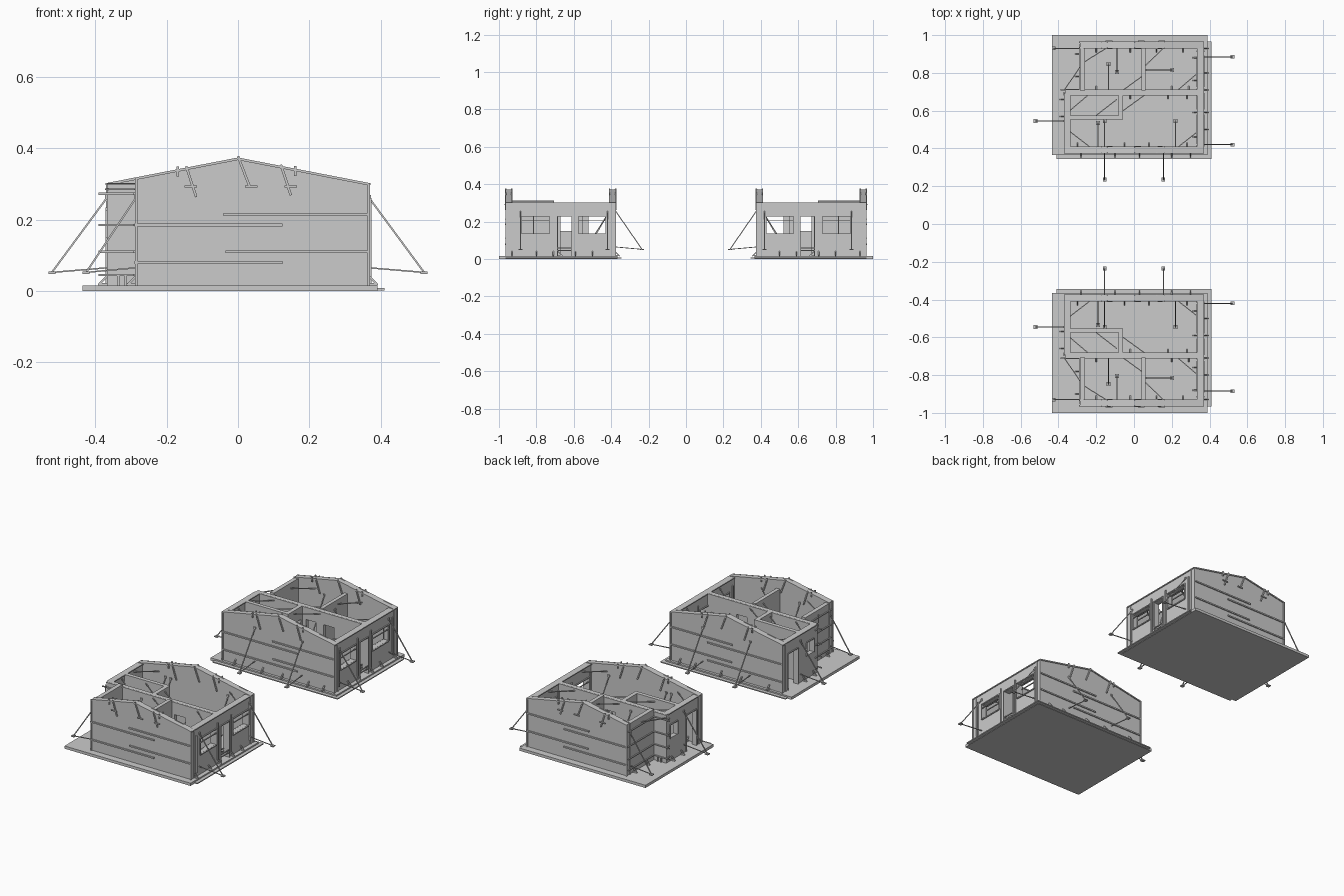
import bpy, bmesh
from mathutils import Vector, Matrix

if "Cube" in bpy.data.objects:
    bpy.data.objects.remove(bpy.data.objects["Cube"])

E, P, XW = 0.302, 0.373, 0.366          # eave height, ridge height, half width
SL = (P - E) / XW
B = 0.016                               # slab top


def roof(x):
    return P - SL * abs(x)


def box(bm, lo, hi):
    lo, hi = Vector(lo), Vector(hi)
    m = Matrix.Translation((lo + hi) / 2) @ Matrix.Diagonal((*(hi - lo), 1))
    bmesh.ops.create_cube(bm, size=1, matrix=m)


def bar(bm, p, q, w=0.006, h=None):
    p, q = Vector(p), Vector(q)
    d = q - p
    rot = d.to_track_quat('Z', 'Y').to_matrix().to_4x4()
    m = Matrix.Translation((p + q) / 2) @ rot @ Matrix.Diagonal((w, h or w, d.length, 1))
    bmesh.ops.create_cube(bm, size=1, matrix=m)


def wall(bm, axis, c0, c1, a, b, top=E, holes=()):
    """Straight wall with openings given as (start, end, bottom, top)."""
    def seg(s, e, z0, z1):
        if e - s < 1e-4 or z1 - z0 < 1e-4:
            return
        if axis == 'x':
            box(bm, (s, c0, z0), (e, c1, z1))
        else:
            box(bm, (c0, s, z0), (c1, e, z1))
    cur = a
    for s, e, z0, z1 in sorted(holes):
        seg(cur, s, B, top)
        seg(s, e, B, z0)
        seg(s, e, z1, top)
        cur = e
    seg(cur, b, B, top)


def gable(bm, x0, x1, y0, y1):
    pts = [(x0, B), (x1, B), (x1, roof(x1)), (0, P), (x0, roof(x0))]
    f = bm.faces.new([bm.verts.new((x, y0, z)) for x, z in pts])
    r = bmesh.ops.extrude_face_region(bm, geom=[f])
    bmesh.ops.translate(bm, vec=(0, y1 - y0, 0),
                        verts=[v for v in r['geom'] if isinstance(v, bmesh.types.BMVert)])


def finish(bm, name):
    """Make the part for the front house and its mirror for the back house."""
    bmesh.ops.recalc_face_normals(bm, faces=bm.faces)
    for side in ('front', 'back'):
        if side == 'back':
            bmesh.ops.scale(bm, vec=(1, -1, 1), verts=bm.verts)
            bmesh.ops.reverse_faces(bm, faces=bm.faces)
        me = bpy.data.meshes.new(name)
        bm.to_mesh(me)
        bpy.context.collection.objects.link(bpy.data.objects.new(f"{side}_{name}", me))
    bm.free()


# Ground slab and the thin layer beneath
bm = bmesh.new()
box(bm, (-0.435, -1.0, 0), (0.39, -0.365, B))
box(bm, (-0.41, -0.965, 0.002), (0.41, -0.345, 0.008))
finish(bm, "slab")

# Gable walls
bm = bmesh.new()
gable(bm, -0.285, XW, -0.96, -0.935)
gable(bm, -XW, XW, -0.405, -0.38)
finish(bm, "gable_walls")

# Right wall with two windows and a door, left walls around the porch
WZ = (0.136, 0.227)
DZ = (B, 0.227)
bm = bmesh.new()
right_holes = [(-0.88, -0.73, *WZ), (-0.687, -0.612, *DZ), (-0.575, -0.43, *WZ)]
wall(bm, 'y', 0.338, XW, -0.935, -0.405, E, right_holes)
left_holes = [(-0.67, -0.605, 0.15, 0.227), (-0.52, -0.43, *DZ)]
wall(bm, 'y', -XW, -0.34, -0.685, -0.405, E, left_holes)
wall(bm, 'y', -0.285, -0.26, -0.935, -0.707, 0.314)
finish(bm, "side_walls")

# Interior partitions
bm = bmesh.new()
wall(bm, 'x', -0.707, -0.685, -XW, 0.338, E, [(-0.035, 0.03, *DZ), (0.08, 0.15, *DZ)])
wall(bm, 'y', 0.04, 0.062, -0.935, -0.707, 0.31)
wall(bm, 'x', -0.575, -0.552, -0.34, -0.058)
wall(bm, 'y', -0.082, -0.058, -0.685, -0.575, E, [(-0.67, -0.6, *DZ)])
finish(bm, "partitions")

# Edge boards along gable slopes and wall tops
bm = bmesh.new()
for y, x0 in ((-0.962, -0.285), (-0.933, -0.285), (-0.407, -XW), (-0.378, -XW)):
    for x in (x0, XW):
        bar(bm, (x, y, roof(x) - 0.003), (0, y, P - 0.003), 0.007)
        bar(bm, (x, y, B), (x, y, roof(x)), 0.007)
for x in (0.336, 0.368):
    bar(bm, (x, -0.96, E - 0.003), (x, -0.38, E - 0.003), 0.006)
for x in (-0.368, -0.338):
    bar(bm, (x, -0.69, E - 0.003), (x, -0.38, E - 0.003), 0.006)
for y in (-0.709, -0.683):
    bar(bm, (-XW, y, E - 0.003), (XW, y, E - 0.003), 0.005)
finish(bm, "edge_boards")

# Horizontal boards on the gable walls, inside and outside
bm = bmesh.new()
for z, x0, x1 in ((0.214, -0.04, XW), (0.185, -0.29, 0.125), (0.11, -0.035, XW), (0.08, -0.29, 0.125)):
    for y in (-0.964, -0.376):
        xs = -XW if (y > -0.5 and x0 < -0.2) else x0
        bar(bm, (xs, y, z), (x1, y, z), 0.006, 0.008)
# short boards square to the roof slope
for y in (-0.964, -0.931, -0.409, -0.376):
    for x, dx in ((-0.145, 0.028), (0, 0.033), (0.12, 0.028)):
        bar(bm, (x, y, roof(x) + 0.004), (x + dx, y, roof(x) - 0.082), 0.007)
    for x in (-0.168, 0.16):
        bar(bm, (x, y, roof(x) - 0.02), (x, y, roof(x) + 0.008), 0.007)
finish(bm, "gable_boards")

# Boards on the side walls, around openings and at the porch
bm = bmesh.new()
for x in (0.334, 0.37):
    for y in (-0.915, -0.715, -0.592, -0.415):
        bar(bm, (x, y, 0.04), (x, y, 0.26), 0.007)
    for s, e, z0, z1 in right_holes:
        bar(bm, (x, s - 0.006, z1 + 0.003), (x, e + 0.006, z1 + 0.003), 0.006)
        for y in (s - 0.003, e + 0.003):
            bar(bm, (x, y, z0), (x, y, z1), 0.006)
        if z0 > B:
            bar(bm, (x, s, z0 - 0.003), (x, e, z0 - 0.003), 0.006)
            bar(bm, (x, s, 0.205), (x, e, 0.205), 0.005)
        else:
            for z in (0.045, 0.06):
                bar(bm, (x, s, z), (x, e, z), 0.005)
for z in (0.272, 0.185, 0.11, 0.045):
    bar(bm, (-0.39, -0.711, z), (-0.285, -0.711, z), 0.006)
    bar(bm, (-0.289, -0.95, z), (-0.289, -0.71, z), 0.006)
    bar(bm, (-0.37, -0.7, z), (-0.37, -0.68, z), 0.006)
for x in (-0.335, -0.315):
    bar(bm, (x, -0.712, B), (x, -0.712, 0.045), 0.006)
for s, e, z0, z1 in left_holes:
    bar(bm, (-0.368, s - 0.003, z0), (-0.368, s - 0.003, z1), 0.006)
    bar(bm, (-0.368, e + 0.003, z0), (-0.368, e + 0.003, z1), 0.006)
    bar(bm, (-0.368, s, z1 + 0.003), (-0.368, e, z1 + 0.003), 0.006)
finish(bm, "side_boards")

# Raking props outside and inside: base point on wall, outward direction, reach
bm = bmesh.new()
props = [(-XW, -0.545, -1, 0, 0.155), (-0.285, -0.93, -1, 0, 0.14),
         (XW, -0.42, 1, 0, 0.155), (XW, -0.885, 1, 0, 0.155),
         (-0.155, -0.38, 0, 1, 0.145), (0.155, -0.38, 0, 1, 0.145)]
inner = [(-0.155, -0.405, 0, -1, 0.14), (0.22, -0.405, 0, -1, 0.14), (-0.19, -0.405, 0, -1, 0.13),
         (-0.135, -0.707, 0, -1, 0.14), (-0.09, -0.935, 0, 1, 0.13), (0.062, -0.815, 1, 0, 0.14)]
for x, y, dx, dy, r in props + inner:
    foot = 0.052 if (x, y, dx, dy, r) in props else 0.04
    top, end = Vector((x, y, 0.262)), Vector((x + dx * r, y + dy * r, foot))
    bar(bm, top, end, 0.005)
    bar(bm, (x, y, foot + 0.013), end, 0.004)
    box(bm, end - Vector((0.01, 0.01, 0.004)), end + Vector((0.01, 0.01, 0.002)))
    box(bm, top - Vector((0.006, 0.006, 0.006)), top + Vector((0.006, 0.006, 0.006)))
finish(bm, "raking_props")

# Corner ties across the rooms near the wall tops
bm = bmesh.new()
ties = [(-0.26, -0.86, -0.14, -0.935), (-0.06, -0.707, 0.04, -0.78), (0.062, -0.84, 0.16, -0.935),
        (0.23, -0.707, 0.338, -0.8), (0.23, -0.405, 0.338, -0.49), (-0.058, -0.6, 0.06, -0.685),
        (-0.34, -0.49, -0.23, -0.405), (-0.37, -0.707, -0.287, -0.83), (-0.2, -0.575, -0.09, -0.66),
        (-0.34, -0.6, -0.24, -0.685)]
for a, b, c, d in ties:
    bar(bm, (a, b, 0.285), (c, d, 0.285), 0.005)
finish(bm, "corner_ties")

# Small kickers holding the wall feet to the slab
bm = bmesh.new()
kick = [(x, -0.38, 0, 1) for x in (-0.28, -0.1, 0.03, 0.2, 0.3)]
kick += [(x, -0.405, 0, -1) for x in (-0.3, -0.05, 0.08, 0.28)]
kick += [(x, -0.685, 0, 1) for x in (-0.02, 0.18, 0.28)]
kick += [(x, -0.707, 0, -1) for x in (-0.2, 0.2, 0.29)]
kick += [(x, -0.935, 0, 1) for x in (-0.2, -0.02, 0.12, 0.26)]
kick += [(XW, y, 1, 0) for y in (-0.93, -0.8, -0.71, -0.59, -0.5)]
kick += [(0.338, y, -1, 0) for y in (-0.88, -0.76, -0.59, -0.46)]
kick += [(-0.285, y, -1, 0) for y in (-0.9, -0.78)] + [(-XW, y, -1, 0) for y in (-0.66, -0.57)]
for x, y, dx, dy in kick:
    bar(bm, (x, y, 0.042), (x + dx * 0.025, y + dy * 0.025, B), 0.006)
    bar(bm, (x, y, B + 0.003), (x + dx * 0.025, y + dy * 0.025, B + 0.003), 0.006)
for x in (-0.15, 0.02, 0.13):
    bar(bm, (x, -0.968, E - 0.01), (x + 0.035, -0.968, E - 0.01), 0.006)
finish(bm, "foot_kickers")
